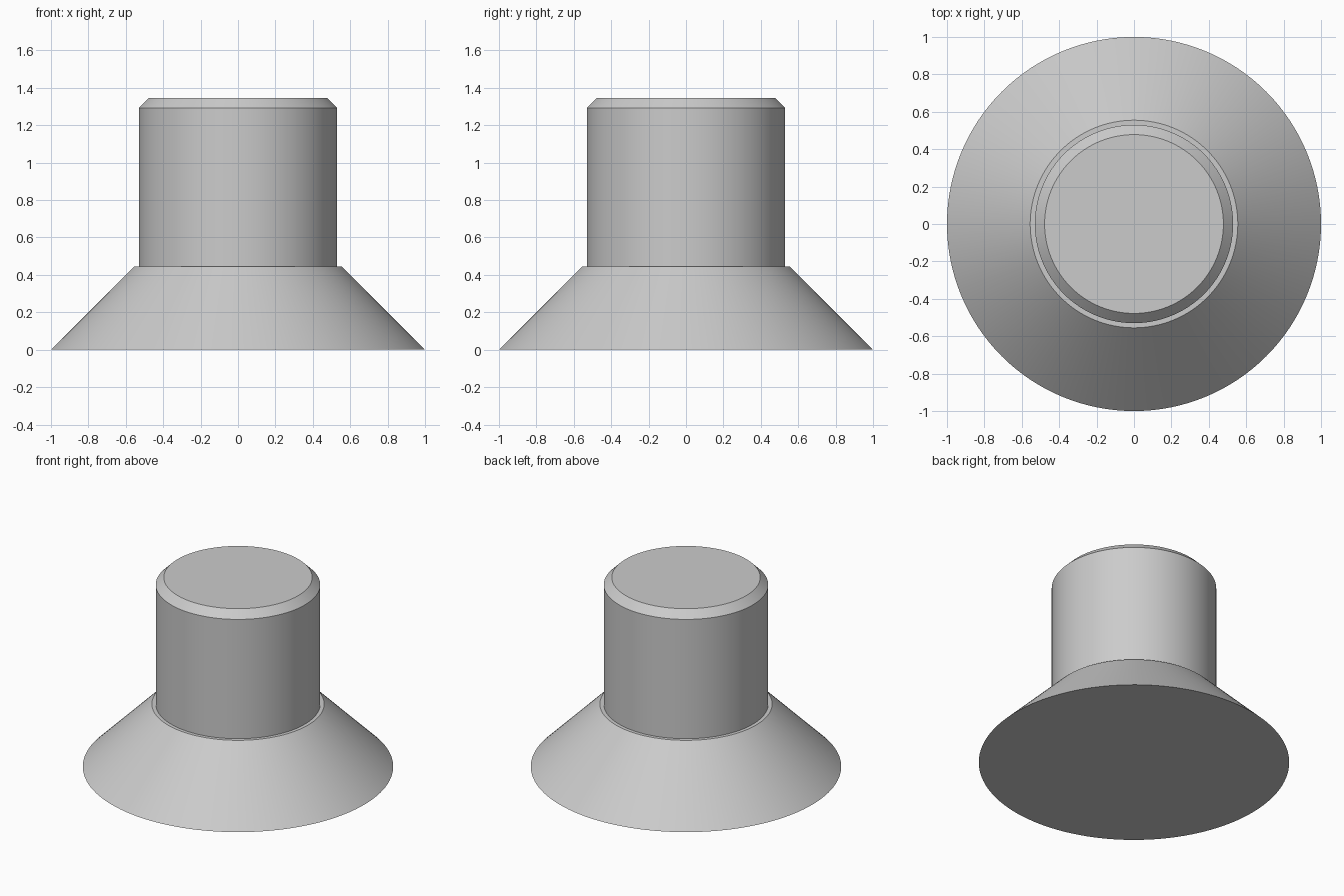
import bpy
import bmesh
import math

cube = bpy.data.objects.get("Cube")
if cube:
    bpy.data.objects.remove(cube, do_unlink=True)

SEGMENTS = 128

# Single plain grey
grey = bpy.data.materials.new("plain grey")
grey.use_nodes = True
colour = (0.6, 0.6, 0.6, 1)
grey.diffuse_color = colour
grey.node_tree.nodes["Principled BSDF"].inputs["Base Color"].default_value = colour


def lathe(name, profile):
    """Revolve (radius, height) points about z and cap both ends."""
    bm = bmesh.new()
    rings = []
    for radius, z in profile:
        angles = [math.tau * i / SEGMENTS for i in range(SEGMENTS)]
        rings.append([bm.verts.new((radius * math.cos(a), radius * math.sin(a), z))
                      for a in angles])
    for low, high in zip(rings, rings[1:]):
        for i in range(SEGMENTS):
            j = (i + 1) % SEGMENTS
            bm.faces.new((low[i], low[j], high[j], high[i]))
    bm.faces.new(rings[0][::-1])
    bm.faces.new(rings[-1])
    mesh = bpy.data.meshes.new(name)
    bm.to_mesh(mesh)
    bm.free()
    mesh.materials.append(grey)
    obj = bpy.data.objects.new(name, mesh)
    bpy.context.collection.objects.link(obj)
    bpy.ops.object.select_all(action="DESELECT")
    obj.select_set(True)
    bpy.context.view_layer.objects.active = obj
    bpy.ops.object.shade_smooth_by_angle(angle=math.radians(30))
    return obj


# Flared foot, narrow ledge, then the shaft with its chamfered top
lathe("flared_plug", [(1, 0), (0.555, 0.445), (0.53, 0.445),
                      (0.53, 1.293), (0.478, 1.345)])
